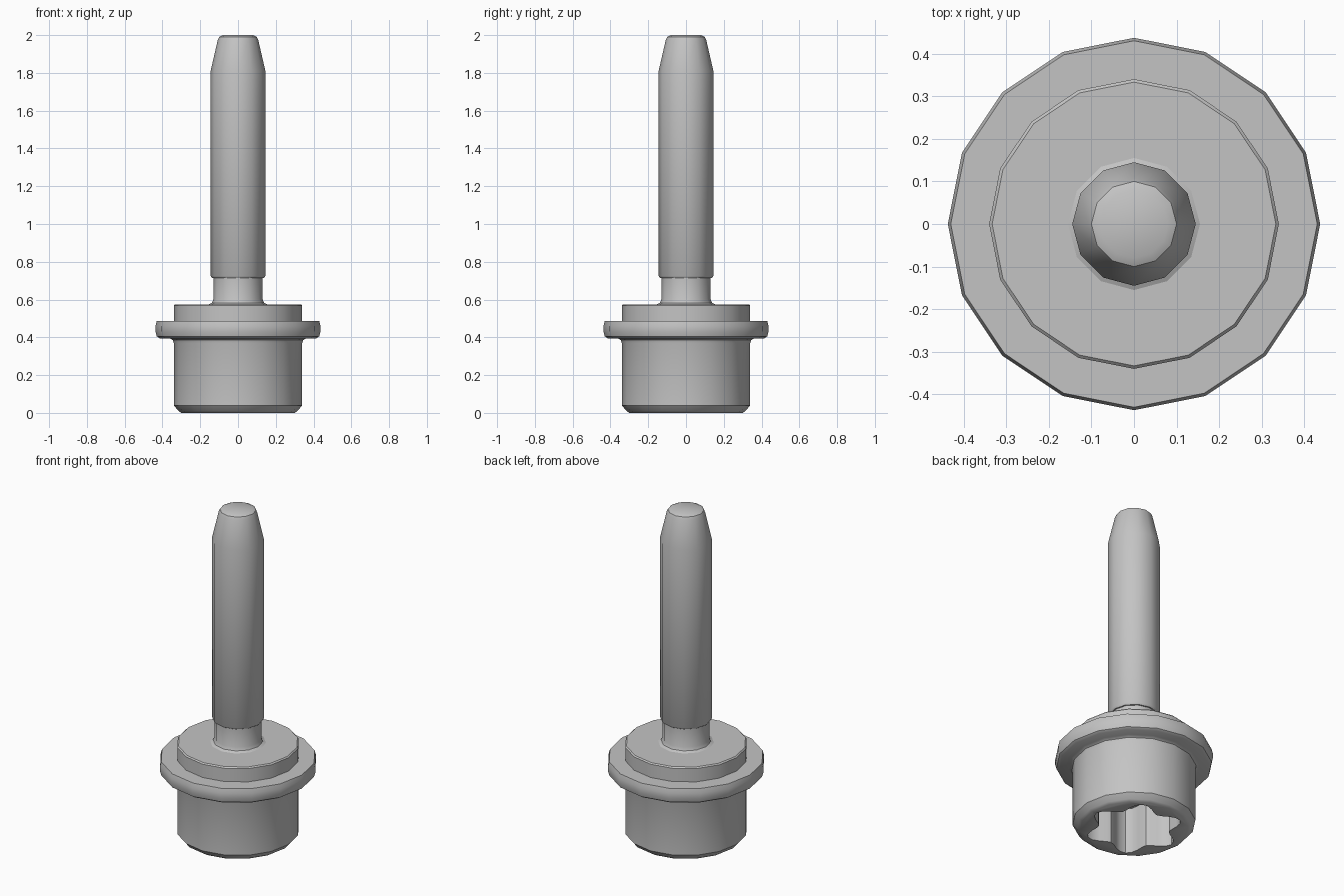
import bpy
import bmesh
from math import sin, cos, pi, radians

cube = bpy.data.objects.get("Cube")
if cube:
    bpy.data.objects.remove(cube, do_unlink=True)

steel = bpy.data.materials.new("plain_grey_steel")
steel.use_nodes = True
GREY = (0.55, 0.55, 0.55, 1)
steel.diffuse_color = GREY
steel.node_tree.nodes["Principled BSDF"].inputs["Base Color"].default_value = GREY


def loft(name, profile, sides, shape=lambda a: 1.0):
    """Closed solid of stacked rings; profile holds (radius, z) pairs."""
    bm = bmesh.new()
    rings = []
    for r, z in profile:
        angles = [2 * pi * i / sides for i in range(sides)]
        rings.append([bm.verts.new((r * shape(a) * cos(a), r * shape(a) * sin(a), z))
                      for a in angles])
    for low, high in zip(rings, rings[1:]):
        for i in range(sides):
            j = (i + 1) % sides
            bm.faces.new((low[i], low[j], high[j], high[i]))
    bm.faces.new(rings[0][::-1])
    bm.faces.new(rings[-1])
    bmesh.ops.recalc_face_normals(bm, faces=bm.faces)
    mesh = bpy.data.meshes.new(name)
    bm.to_mesh(mesh)
    bm.free()
    mesh.materials.append(steel)
    obj = bpy.data.objects.new(name, mesh)
    bpy.context.collection.objects.link(obj)
    return obj


def activate(obj):
    bpy.ops.object.select_all(action='DESELECT')
    obj.select_set(True)
    bpy.context.view_layer.objects.active = obj


# Head with bottom chamfer, rounded flange and upper collar
head = loft("head", [
    (0.30, 0), (0.315, 0.01), (0.34, 0.04), (0.34, 0.37), (0.345, 0.385),
    (0.36, 0.395), (0.415, 0.395), (0.43, 0.405), (0.437, 0.43), (0.437, 0.46),
    (0.43, 0.487), (0.34, 0.487), (0.34, 0.568), (0.333, 0.575)], 16)

# Six-lobed drive socket opening at the bottom of the head
cutter = loft("socket_cutter", [(0.233, -0.1), (0.233, 0.28)], 48,
              lambda a: 1 + 0.16 * cos(6 * a))
cutter.hide_render = True
cut = head.modifiers.new("socket", 'BOOLEAN')
cut.operation = 'DIFFERENCE'
cut.solver = 'EXACT'
cut.object = cutter
activate(head)
bpy.ops.object.modifier_apply(modifier=cut.name)
bpy.data.objects.remove(cutter, do_unlink=True)

# Shank with filleted neck, stepped body and tapered tip
shank = loft("shank", [
    (0.155, 0.57), (0.155, 0.575), (0.138, 0.583), (0.13, 0.602), (0.13, 0.715),
    (0.138, 0.715), (0.145, 0.725), (0.145, 1.81), (0.107, 1.975),
    (0.10, 1.99), (0.08, 2.0)], 12)

for part in (head, shank):
    activate(part)
    bpy.ops.object.shade_smooth_by_angle(angle=radians(35))
